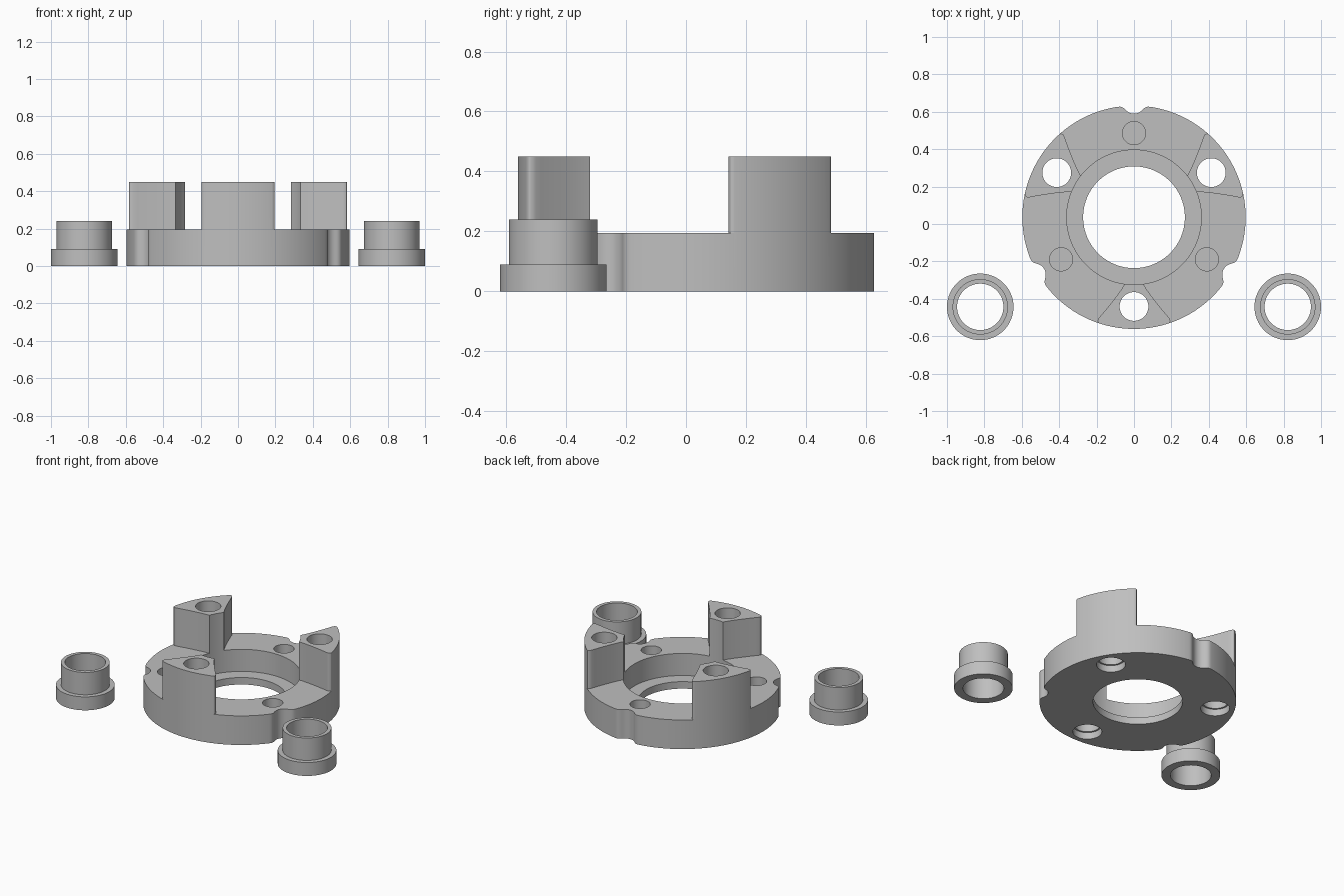
import bpy, bmesh, math
from math import sin, cos, radians, sqrt

if "Cube" in bpy.data.objects:
    bpy.data.objects.remove(bpy.data.objects["Cube"])

CY = 0.036          # centre of the coupling ring in y
R = 0.597           # ring outer radius

grey = bpy.data.materials.new("machined_grey")
grey.diffuse_color = (0.52, 0.52, 0.52, 1)
grey.use_nodes = True
grey.node_tree.nodes["Principled BSDF"].inputs["Base Color"].default_value = grey.diffuse_color


def prism(name, pts, z0, z1):
    """Closed solid from a counter-clockwise outline."""
    bm = bmesh.new()
    face = bm.faces.new([bm.verts.new((x, y, z0)) for x, y in pts])
    ext = bmesh.ops.extrude_face_region(bm, geom=[face])
    for v in ext["geom"]:
        if isinstance(v, bmesh.types.BMVert):
            v.co.z = z1
    bmesh.ops.recalc_face_normals(bm, faces=bm.faces)
    me = bpy.data.meshes.new(name)
    bm.to_mesh(me)
    bm.free()
    me.materials.append(grey)
    ob = bpy.data.objects.new(name, me)
    bpy.context.collection.objects.link(ob)
    return ob


def circle(x, y, r, n=64):
    return [(x + r * cos(math.tau * i / n), y + r * sin(math.tau * i / n)) for i in range(n)]


def polar(a, r, t=0.0):
    """Point at radial distance r and sideways offset t from direction a (degrees)."""
    a = radians(a)
    return (r * cos(a) - t * sin(a), CY + r * sin(a) + t * cos(a))


def boolean(ob, cutter):
    m = ob.modifiers.new("cut", 'BOOLEAN')
    m.operation, m.solver, m.object = 'DIFFERENCE', 'EXACT', cutter
    bpy.context.view_layer.objects.active = ob
    bpy.ops.object.modifier_apply(modifier=m.name)
    bpy.data.objects.remove(cutter)


def smooth(ob):
    bpy.ops.object.select_all(action='DESELECT')
    ob.select_set(True)
    bpy.context.view_layer.objects.active = ob
    bpy.ops.object.shade_smooth_by_angle(angle=radians(30))


# Ring outline with three rounded rim notches: (sideways offset, radius)
notch = [(0, .554), (.012, .5552), (.024, .559), (.034, .5645), (.042, .571), (.049, .578),
         (.056, .584), (.064, .5885), (.073, .591), (.083, .5908)]
outline = []
for a in (90, 210, 330):
    outline += [polar(a, r, -t) for t, r in reversed(notch[1:])]
    outline += [polar(a, r, t) for t, r in notch]
    outline += [polar(a + d, R) for d in range(9, 112, 3)]
ring = prism("coupling_ring", outline, 0, 0.45)

# Remove the gaps between the three jaws: curved jaw flank as (radius, half width)
flank = [(.30, .015), (.358, .050), (.385, .067), (.42, .092), (.455, .119), (.49, .147),
         (.52, .172), (.537, .187), (.547, .193), (.555, .1945), (.562, .192), (.567, .186),
         (.571, .176), (.60, .12)]
for a in (30, 150, 270):
    b = a + 120
    gap = [(0, CY)] + [polar(a, r, t) for r, t in flank]
    gap += [polar(a + d, 0.9) for d in (20, 40, 60, 80, 100)]
    gap += [polar(b, r, -t) for r, t in reversed(flank)]
    boolean(ring, prism("gap_cutter", gap, 0.195, 0.6))

# Stepped centre bore
boolean(ring, prism("bore_cutter", circle(0, CY, 0.272, 96), -0.1, 0.3))
boolean(ring, prism("recess_cutter", circle(0, CY, 0.36, 96), 0.047, 0.6))

# Jaw through holes with recess underneath, and blind holes between the jaws
for a in (30, 150, 270):
    x, y = polar(a, 0.477)
    boolean(ring, prism("through_cutter", circle(x, y, 0.077, 40), -0.1, 0.6))
    boolean(ring, prism("under_cutter", circle(x, y, 0.088, 40), -0.1, 0.045))
    x, y = polar(a + 60, 0.45)
    boolean(ring, prism("blind_cutter", circle(x, y, 0.062, 40), 0.05, 0.6))
smooth(ring)

# Two flanged bushings: one revolved section each
section = [(.124, 0), (.178, 0), (.178, .09), (.148, .09), (.148, .24), (.124, .24)]
N = 64
for side, sx in (("left", -1), ("right", 1)):
    bm = bmesh.new()
    rows = [[bm.verts.new((sx * .822 + r * cos(math.tau * i / N),
                           -.443 + r * sin(math.tau * i / N), z)) for r, z in section]
            for i in range(N)]
    for i in range(N):
        p, q = rows[i], rows[(i + 1) % N]
        for k in range(6):
            j = (k + 1) % 6
            bm.faces.new((p[k], q[k], q[j], p[j]))
    bmesh.ops.recalc_face_normals(bm, faces=bm.faces)
    me = bpy.data.meshes.new(side + "_bushing")
    bm.to_mesh(me)
    bm.free()
    me.materials.append(grey)
    ob = bpy.data.objects.new(side + "_bushing", me)
    bpy.context.collection.objects.link(ob)
    smooth(ob)
